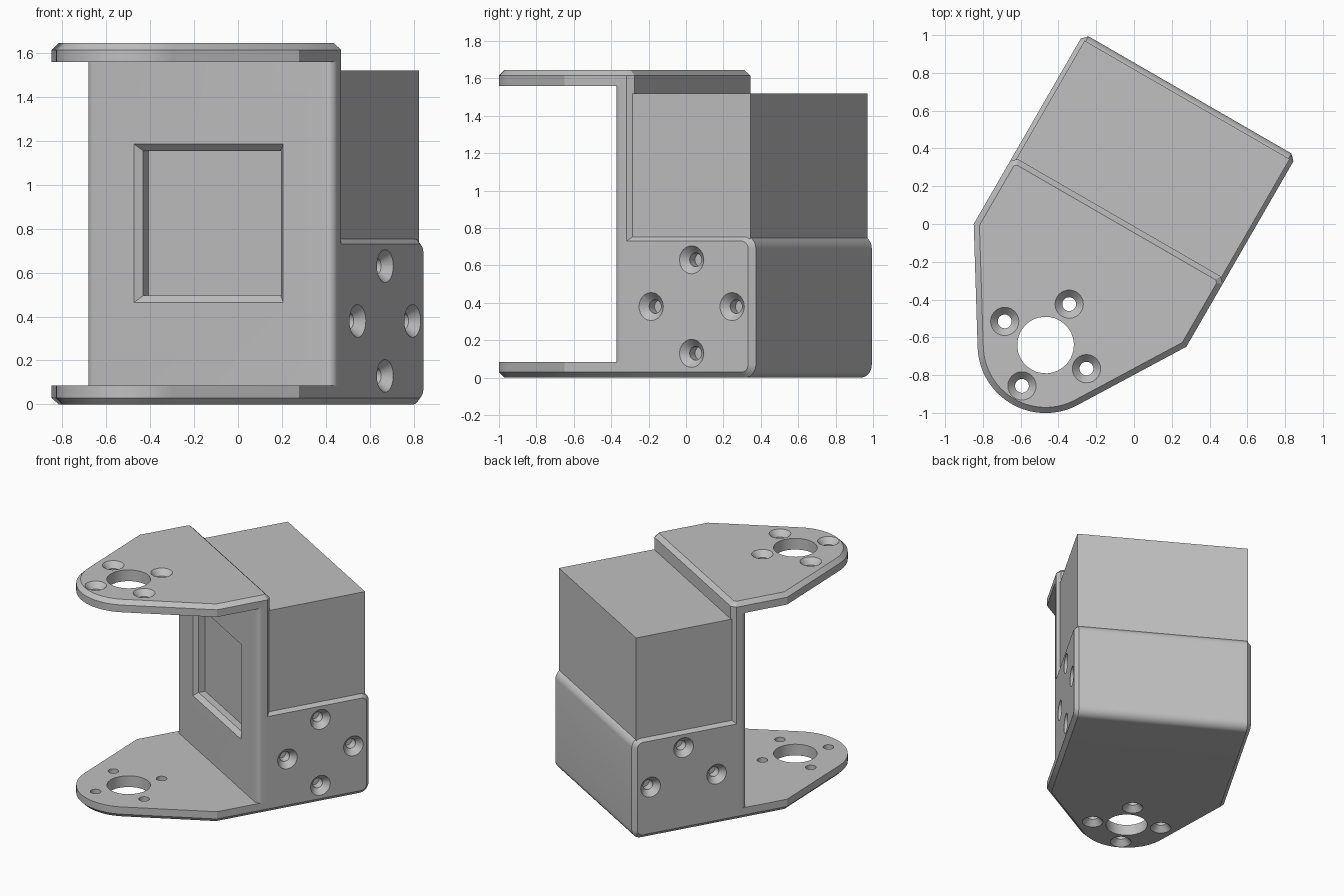
import bpy, bmesh, math
from mathutils import Matrix, Vector

cube = bpy.data.objects.get("Cube")
if cube:
    bpy.data.objects.remove(cube, do_unlink=True)

grey = bpy.data.materials.new("plain_grey")
grey.use_nodes = True
grey.diffuse_color = (0.53, 0.53, 0.53, 1)
grey.node_tree.nodes["Principled BSDF"].inputs["Base Color"].default_value = grey.diffuse_color

# The bracket is turned about z; every part is built in its own straight frame
PLACE = Matrix.Rotation(math.radians(-30), 4, 'Z') @ Matrix.Translation((-0.085, 0, 0))
SIDEWAYS = Matrix(((0, 0, 1, 0), (1, 0, 0, 0), (0, 1, 0, 0), (0, 0, 0, 1)))  # outline y,z; extrude x
FORWARD = Matrix(((1, 0, 0, 0), (0, 0, 1, 0), (0, 1, 0, 0), (0, 0, 0, 1)))   # outline x,z; extrude y

HALF, CHAMFER, THICK, HEIGHT = 0.65, 0.03, 0.085, 1.645
WALL_FRONT, WALL_BACK, BLOCK_TOP = -0.12, -0.01, 0.76
PIVOT, TIP_RADIUS, SHOULDER = -0.789, 0.36, -0.424
BOLT_CIRCLE = 0.25


def arc(cx, cy, r, start, end, n):
    steps = [math.radians(start + (end - start) * i / n) for i in range(n + 1)]
    return [(cx + r * math.cos(a), cy + r * math.sin(a)) for a in steps]


def circle(cx, cy, r, n=32):
    return arc(cx, cy, r, 0, 360, n)[:-1]


def rect(x0, x1, y0, y1):
    return [(x0, y0), (x1, y0), (x1, y1), (x0, y1)]


def inset(points, d):
    """Move every edge of a convex counter-clockwise outline inwards by d."""
    result = []
    for i, p in enumerate(points):
        p = Vector(p)
        a = (p - Vector(points[i - 1])).normalized()
        b = (Vector(points[(i + 1) % len(points)]) - p).normalized()
        na, nb = Vector((-a.y, a.x)), Vector((-b.y, b.x))
        result.append(p + (na + nb) * d / (1 + na.dot(nb)))
    return result


def add_prism(bm, outline, stack, basis=Matrix()):
    """Stack inset copies of an outline: (inset, height) per level."""
    rings = [[bm.verts.new(PLACE @ basis @ Vector((p[0], p[1], h)))
              for p in inset(outline, d)] for d, h in stack]
    n = len(outline)
    for low, high in zip(rings, rings[1:]):
        for i in range(n):
            bm.faces.new((low[i], low[(i + 1) % n], high[(i + 1) % n], high[i]))
    bm.faces.new(rings[0][::-1])
    bm.faces.new(rings[-1])


def make(name, pieces):
    bm = bmesh.new()
    for piece in pieces:
        add_prism(bm, *piece)
    bmesh.ops.recalc_face_normals(bm, faces=bm.faces)
    mesh = bpy.data.meshes.new(name)
    bm.to_mesh(mesh)
    bm.free()
    mesh.materials.append(grey)
    obj = bpy.data.objects.new(name, mesh)
    bpy.context.collection.objects.link(obj)
    return obj


def select(obj):
    bpy.ops.object.select_all(action='DESELECT')
    obj.select_set(True)
    bpy.context.view_layer.objects.active = obj


def cut(obj, pieces):
    cutter = make("cutter", pieces)
    cutter.hide_render = True
    mod = obj.modifiers.new("cut", 'BOOLEAN')
    mod.operation, mod.solver, mod.object = 'DIFFERENCE', 'EXACT', cutter
    select(obj)
    bpy.ops.object.modifier_apply(modifier=mod.name)
    bpy.data.objects.remove(cutter, do_unlink=True)


def screw_hole(x, y, surface, inward, depth, basis=Matrix()):
    """Countersunk hole entering a surface along the extrusion axis."""
    stack = [(0, surface - inward * 0.02), (0, surface),
             (0.038, surface + inward * 0.042), (0.038, surface + inward * depth)]
    return circle(x, y, 0.075, 24), stack, basis


def bolt_pattern(cx, cy, *args):
    return [screw_hole(cx + BOLT_CIRCLE * dx, cy + BOLT_CIRCLE * dy, *args)
            for dx, dy in ((1, 0), (0, 1), (-1, 0), (0, -1))]


# Arm plates: straight sides tapering tangentially into a round tip
reach = Vector((HALF, SHOULDER - PIVOT))
tangent = math.degrees(math.atan2(reach.y, reach.x) - math.acos(TIP_RADIUS / reach.length))
tip = arc(0, PIVOT, TIP_RADIUS, -180 - tangent, tangent, 32)


def plate_outline(back):
    return ([(HALF, SHOULDER), (HALF, back - CHAMFER), (HALF - CHAMFER, back),
             (CHAMFER - HALF, back), (-HALF, back - CHAMFER), (-HALF, SHOULDER)] + tip)


parts = []
for name, back, outer, inward in (("bottom_arm", 0.1, 0, 1), ("top_arm", WALL_BACK, HEIGHT, -1)):
    plate = make(name, [(plate_outline(back), [(CHAMFER, outer), (0, outer + inward * CHAMFER),
                                               (0, outer + inward * THICK)])])
    cut(plate, bolt_pattern(0, PIVOT, outer, inward, 0.12)
        + [(circle(0, PIVOT, 0.15), [(0, outer - 0.2), (0, outer + 0.2)])])
    parts.append(plate)

# Upright wall: rounded front edges, chamfered back edges
r = 0.04
wall_outline = (arc(r - HALF, WALL_FRONT + r, r, 180, 270, 8)
                + arc(HALF - r, WALL_FRONT + r, r, 270, 360, 8)
                + [(HALF, WALL_BACK - CHAMFER), (HALF - CHAMFER, WALL_BACK),
                   (CHAMFER - HALF, WALL_BACK), (-HALF, WALL_BACK - CHAMFER)])
wall = make("upright_wall", [(wall_outline, [(0, 0.05), (0, HEIGHT - 0.04)])])

# Lower housing block: rounded back edges, chamfered ends, screws on both sides
r = 0.07
block_outline = ([(-0.07, 0)] + arc(0.74 - r, r, r, 270, 360, 10)
                 + arc(0.74 - r, BLOCK_TOP - r, r, 0, 90, 10) + [(-0.07, BLOCK_TOP)])
block = make("lower_housing", [(block_outline, [(CHAMFER, -HALF), (0, CHAMFER - HALF),
                                                (0, HALF - CHAMFER), (CHAMFER, HALF)], SIDEWAYS)])
# The side chamfer must follow the outer ends only
cut(block, bolt_pattern(0.361, 0.38, -HALF, 1, 0.1, SIDEWAYS)
    + bolt_pattern(0.361, 0.38, HALF, -1, 0.1, SIDEWAYS))

# Recessed window with a chamfered rim in the wall front
window = [(rect(-0.392, 0.392, 0.465, 1.185),
           [(0, WALL_FRONT - 0.02), (0, WALL_FRONT), (CHAMFER, WALL_FRONT + CHAMFER),
            (CHAMFER, -0.04)], FORWARD)]
cut(wall, window)
cut(block, window)

# Upper motor box standing on the housing
motor = make("motor_box", [(rect(-0.627, 0.627, -0.03, 0.71), [(0, 0.74), (0, 1.52)])])

for obj in parts + [wall, block, motor]:
    select(obj)
    bpy.ops.object.shade_smooth_by_angle(angle=math.radians(30))
